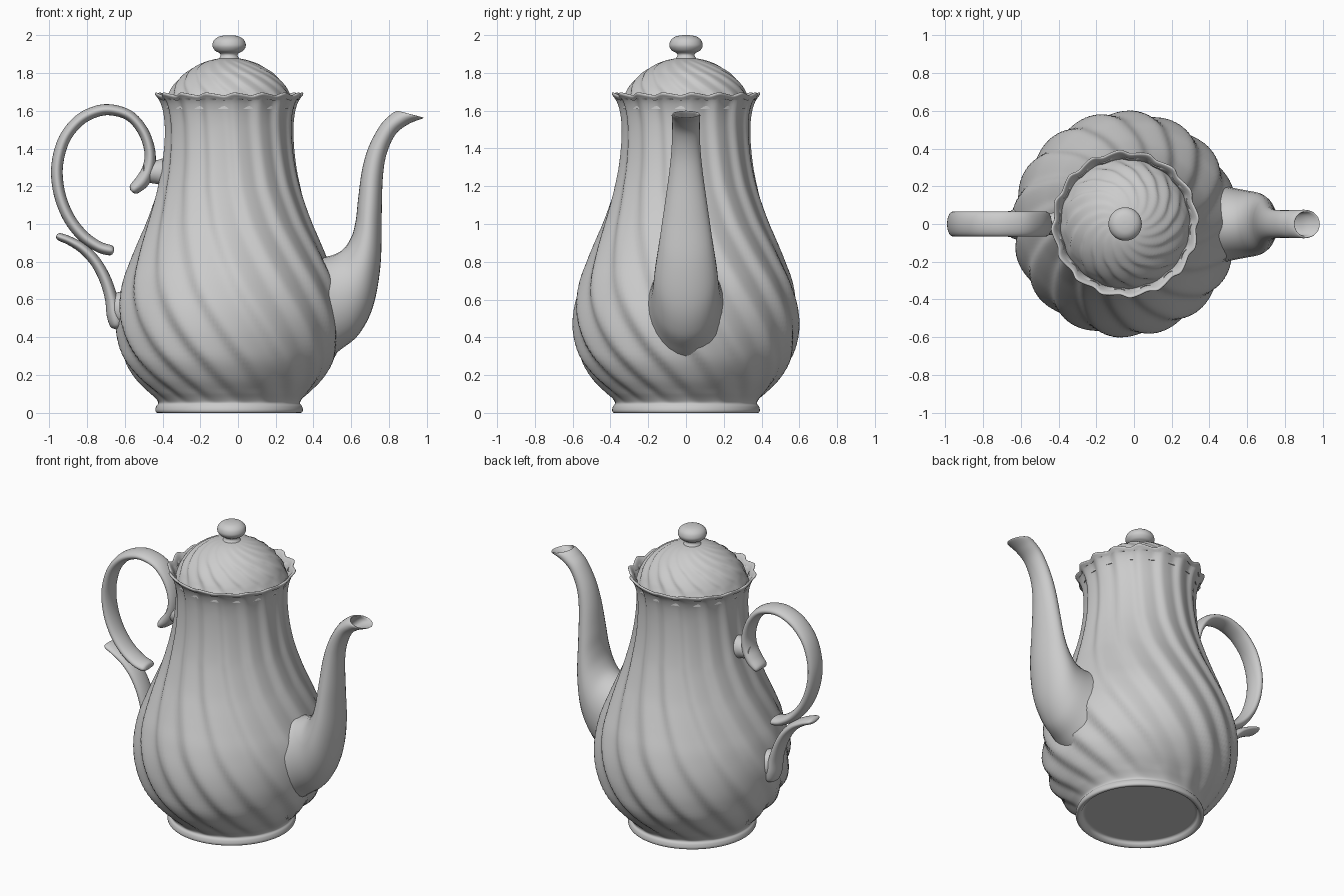
import bpy
from math import sin, cos, pi, radians, hypot

CX, FLUTES = -0.047, 16


def spline(pts, steps):
    """Smooth curve through points of any dimension."""
    out = []
    for i in range(len(pts) - 1):
        p0, p1 = pts[max(i - 1, 0)], pts[i]
        p2, p3 = pts[i + 1], pts[min(i + 2, len(pts) - 1)]
        for s in range(steps):
            t = s / steps
            out.append(tuple(0.5 * (2 * b + (c - a) * t + (2 * a - 5 * b + 4 * c - d) * t * t
                                    + (3 * b - a - 3 * c + d) * t ** 3)
                             for a, b, c, d in zip(p0, p1, p2, p3)))
    return out + [tuple(pts[-1])]


def lerp(table, z):
    for (z0, v0), (z1, v1) in zip(table, table[1:]):
        if z <= z1:
            return v0 + (v1 - v0) * max(0, z - z0) / (z1 - z0)
    return table[-1][1]


def skin(name, rings, caps=True, angle=50):
    """Join equal rings of points into a smooth surface."""
    n = len(rings[0])
    faces = [(k * n + i, k * n + (i + 1) % n, (k + 1) * n + (i + 1) % n, (k + 1) * n + i)
             for k in range(len(rings) - 1) for i in range(n)]
    if caps:
        faces += [tuple(reversed(range(n))), tuple(range((len(rings) - 1) * n, len(rings) * n))]
    me = bpy.data.meshes.new(name)
    me.from_pydata([p for r in rings for p in r], [], faces)
    ob = bpy.data.objects.new(name, me)
    bpy.context.collection.objects.link(ob)
    bpy.ops.object.select_all(action='DESELECT')
    ob.select_set(True)
    bpy.context.view_layer.objects.active = ob
    bpy.ops.object.mode_set(mode='EDIT')
    bpy.ops.mesh.select_all(action='SELECT')
    bpy.ops.mesh.normals_make_consistent(inside=False)
    bpy.ops.object.mode_set(mode='OBJECT')
    bpy.ops.object.shade_smooth_by_angle(angle=radians(angle))
    return ob


def turned(name, prof, depth, twist, seg=176, steps=4, wavy_z=9, caps=True):
    """Lathe a profile with twisted flutes cut into it."""
    rings = []
    for r, z in spline(prof, steps):
        d, tw, ring = lerp(depth, z), radians(lerp(twist, z)), []
        for i in range(seg):
            a = 2 * pi * i / seg
            ph = FLUTES * (a - tw)
            f = 0.5 - 0.5 * sin(ph + 0.4 * sin(ph))
            rr = max(r - d * f, 0.001)
            ring.append((CX + rr * cos(a), rr * sin(a), z - (0.014 * f if z > wavy_z else 0)))
        rings.append(ring)
    return skin(name, rings, caps)


def tube(name, sections, seg=28, steps=6):
    """Loft ellipses given as upper x,z, lower x,z and half width."""
    rings = []
    for ux, uz, lx, lz, w in spline(sections, steps):
        mx, mz, hx, hz = (ux + lx) / 2, (uz + lz) / 2, (ux - lx) / 2, (uz - lz) / 2
        rings.append([(mx + hx * cos(a), w * sin(a), mz + hz * cos(a))
                      for a in (2 * pi * i / seg for i in range(seg))])
    return skin(name, rings)


def strap(name, path):
    """Tube along x, z, half thickness, half width points."""
    secs = []
    for i, (x, z, t, w) in enumerate(path):
        a, b = path[max(i - 1, 0)], path[min(i + 1, len(path) - 1)]
        dx, dz = b[0] - a[0], b[1] - a[1]
        L = hypot(dx, dz)
        nx, nz = -dz / L * t, dx / L * t
        secs.append((x + nx, z + nz, x - nx, z - nz, w))
    return tube(name, secs)


# body with foot, twisted flutes and scalloped collar
turned("body",
       [(.001, .03), (.2, .03), (.31, .03), (.345, .028), (.358, .01), (.372, 0), (.386, .002),
        (.391, .015), (.386, .035), (.376, .052), (.395, .078), (.44, .12), (.505, .19),
        (.565, .285), (.594, .39), (.602, .49), (.593, .59), (.566, .7), (.527, .8), (.486, .9),
        (.445, 1.0), (.41, 1.1), (.381, 1.2), (.36, 1.3), (.347, 1.4), (.342, 1.5), (.348, 1.58),
        (.362, 1.635), (.38, 1.668), (.393, 1.685), (.392, 1.695), (.382, 1.695), (.366, 1.675),
        (.35, 1.64), (.338, 1.6)],
       [(.05, 0), (.12, .018), (.3, .026), (.7, .022), (1.1, .016), (1.5, .012), (1.7, .017)],
       [(.05, 76), (.2, 59), (.35, 46), (.5, 36), (.65, 27), (.8, 20), (1.0, 11), (1.2, 5), (1.6, 0)],
       wavy_z=1.665, caps=False)

# domed fluted lid
turned("lid",
       [(.345, 1.61), (.342, 1.635), (.333, 1.665), (.318, 1.7), (.295, 1.738), (.262, 1.775),
        (.22, 1.81), (.165, 1.843), (.11, 1.865), (.06, 1.876), (.03, 1.879)],
       [(1.63, 0), (1.68, .011), (1.78, .012), (1.85, .007), (1.876, 0)],
       [(1.6, 80), (1.7, 67), (1.78, 48), (1.84, 24), (1.88, 0)])

# lid knob
turned("lid_knob",
       [(.062, 1.865), (.052, 1.88), (.045, 1.893), (.05, 1.905), (.072, 1.916), (.086, 1.935),
        (.088, 1.953), (.079, 1.975), (.056, 1.992), (.025, 1.999), (.001, 2.0)],
       [(0, 0), (2, 0)], [(0, 0), (2, 0)], seg=40)

# curved spout, lip and hollow mouth
tube("spout",
     [(.33, .97, .38, .22, .25), (.41, .85, .47, .28, .215), (.47, .828, .545, .335, .195),
      (.55, .86, .64, .415, .178), (.60, .93, .715, .56, .165), (.624, 1.02, .755, .78, .142),
      (.636, 1.13, .761, 1.03, .116), (.658, 1.29, .767, 1.24, .09), (.695, 1.415, .787, 1.37, .077),
      (.755, 1.525, .835, 1.475, .073), (.805, 1.577, .905, 1.53, .074), (.838, 1.598, .98, 1.56, .075),
      (.85, 1.595, .968, 1.562, .064), (.825, 1.566, .905, 1.538, .06), (.765, 1.505, .83, 1.475, .055)])

# looped handle
W = .066
strap("handle_loop",
      [(-.562, 1.172, .012, .045), (-.55, 1.185, .03, .06), (-.505, 1.23, .038, W),
       (-.472, 1.3, .033, W), (-.468, 1.39, .029, W), (-.502, 1.49, .028, W), (-.57, 1.57, .028, W),
       (-.66, 1.603, .029, W), (-.745, 1.598, .03, W), (-.84, 1.55, .031, W),
       (-.92, 1.45, .031, W), (-.958, 1.31, .031, W), (-.948, 1.17, .031, W), (-.90, 1.04, .031, W),
       (-.825, .94, .031, W), (-.74, .88, .029, W), (-.675, .86, .027, .062), (-.658, .856, .01, .045)])

# lower handle leaf and stem
strap("handle_stem",
      [(-.962, .938, .008, .04), (-.945, .932, .02, .058), (-.89, .91, .023, .064),
       (-.82, .868, .027, W), (-.755, .80, .029, W), (-.705, .71, .031, W), (-.672, .61, .034, W),
       (-.654, .52, .042, .07), (-.642, .465, .035, .06), (-.636, .445, .012, .03)])

# pads joining the handle to the body
strap("upper_joint", [(-.5, 1.275, .045, .055), (-.46, 1.275, .058, .058), (-.43, 1.275, .063, .06),
                      (-.4, 1.275, .072, .068), (-.35, 1.275, .085, .078)])
strap("lower_joint", [(-.685, .55, .045, .04), (-.66, .55, .075, .065), (-.63, .55, .09, .08),
                      (-.56, .55, .1, .09)])
